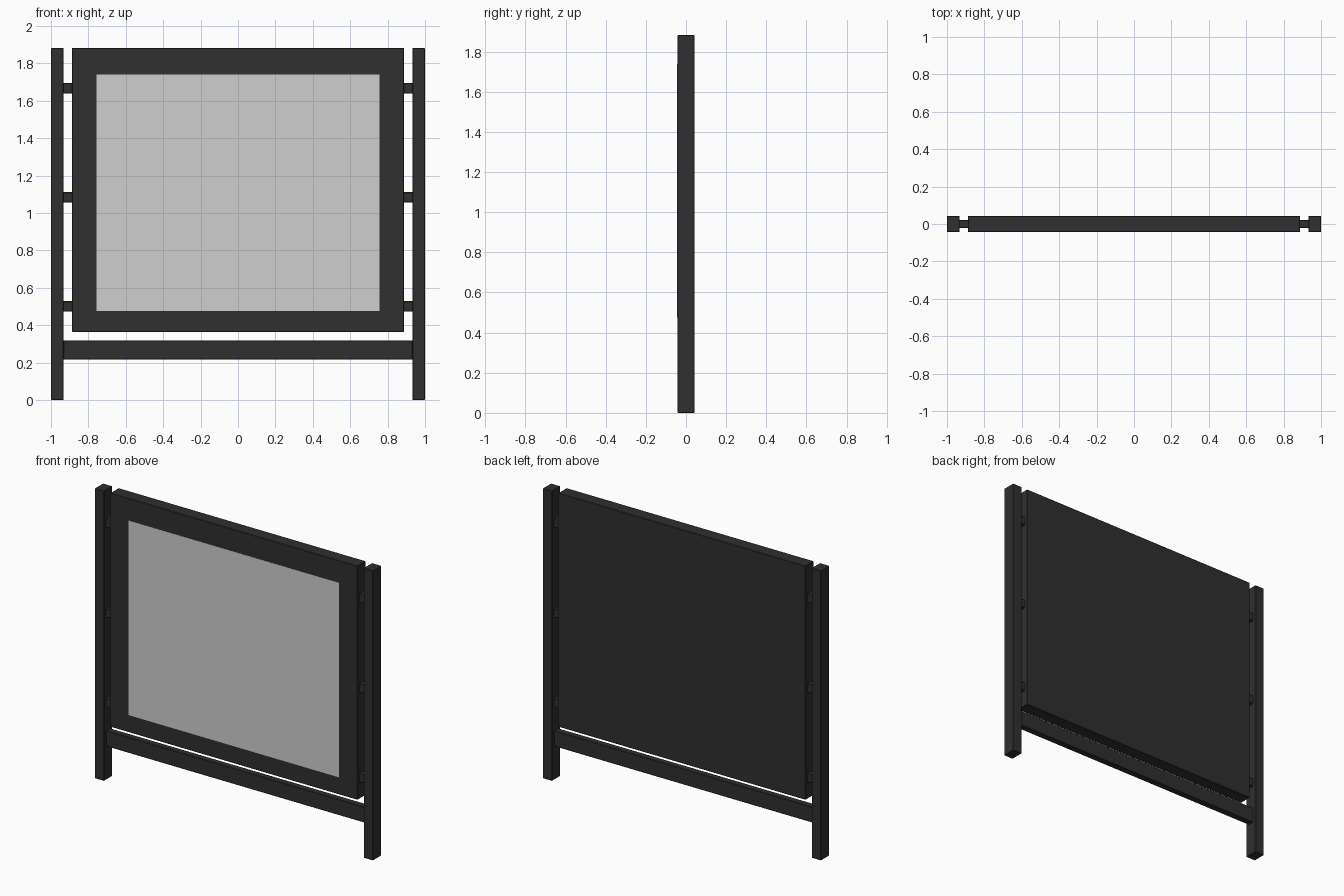
import bpy

if "Cube" in bpy.data.objects:
    bpy.data.objects.remove(bpy.data.objects["Cube"])


def material(name, value):
    m = bpy.data.materials.new(name)
    m.diffuse_color = (value, value, value, 1)
    m.use_nodes = True
    m.node_tree.nodes["Principled BSDF"].inputs["Base Color"].default_value = m.diffuse_color
    return m


charcoal = material("charcoal metal", 0.029)
grey = material("light grey screen", 0.62)


def box(name, x, y, z, mat=charcoal, bevel=0.003):
    """Box from (min, max) pairs on each axis, with a tiny edge bevel."""
    spans = (x, y, z)
    bpy.ops.mesh.primitive_cube_add(size=1, location=[(a + b) / 2 for a, b in spans])
    ob = bpy.context.object
    ob.name = name
    ob.scale = [b - a for a, b in spans]
    bpy.ops.object.transform_apply(location=False, rotation=False, scale=True)
    ob.data.materials.append(mat)
    if bevel:
        mod = ob.modifiers.new("edge_bevel", 'BEVEL')
        mod.width = bevel
        mod.segments = 1
    return ob


DEPTH = (-0.043, 0.043)
THIN = (-0.021, 0.021)
TOP = 1.882

# Main panel and its light display face
box("panel", (-0.888, 0.888), DEPTH, (0.364, TOP))
box("screen", (-0.757, 0.757), (-0.044, -0.041), (0.476, 1.739), grey, 0)

# Lower cross rail
box("cross_rail", (-0.934, 0.934), THIN, (0.217, 0.319))

# Side posts with three short brackets each
for label, s in (("left", -1), ("right", 1)):
    box(label + "_post", sorted((s, s * 0.932)), DEPTH, (0, TOP))
    for i, z in enumerate((0.5, 1.083, 1.666)):
        box(f"{label}_bracket_{i + 1}", sorted((s * 0.936, s * 0.884)), THIN,
            (z - 0.028, z + 0.028))
